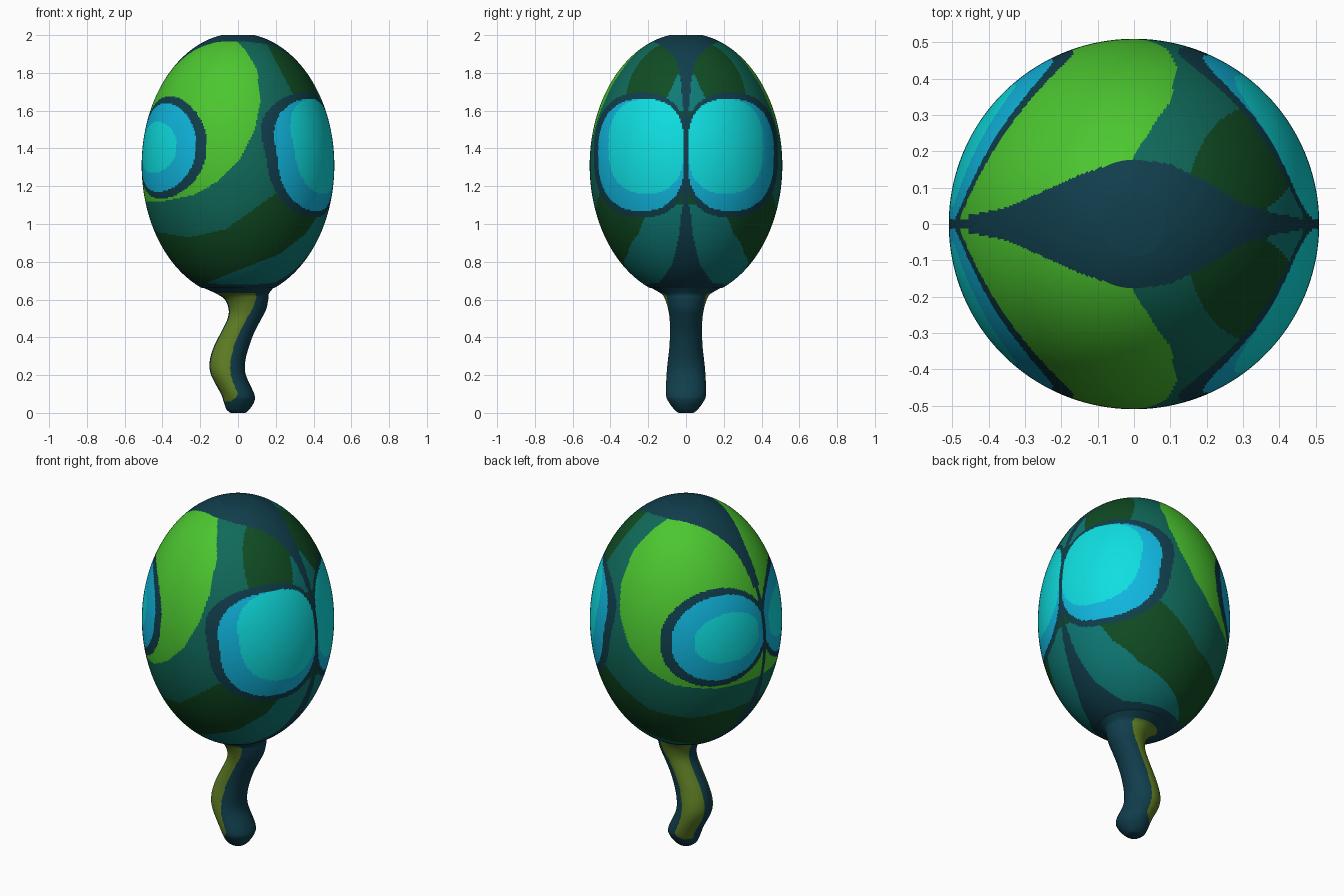
import bpy, bmesh, math

cube = bpy.data.objects.get("Cube")
if cube:
    bpy.data.objects.remove(cube)

# Colours, given as display values and turned linear
PALETTE = {
    "navy": (16, 62, 76), "bright_green": (76, 198, 48), "sea_green": (16, 106, 90),
    "forest_green": (16, 76, 35), "teal": (14, 122, 118), "sky_blue": (16, 182, 222),
    "cyan": (15, 222, 224), "olive": (95, 126, 36),
}
NAMES = list(PALETTE)


def make_material(name):
    color = [(c / 255 / 12.92) if c < 11 else ((c / 255 + 0.055) / 1.055) ** 2.4
             for c in PALETTE[name]] + [1.0]
    mat = bpy.data.materials.new(name)
    mat.use_nodes = True
    mat.diffuse_color = color
    mat.node_tree.nodes["Principled BSDF"].inputs["Base Color"].default_value = color
    return mat


MATERIALS = [make_material(n) for n in NAMES]


def interp(points, t):
    """Piecewise linear lookup in (t, value) pairs."""
    if t <= points[0][0]:
        return points[0][1]
    for (a, va), (b, vb) in zip(points, points[1:]):
        if t <= b:
            return va + (vb - va) * (t - a) / (b - a)
    return points[-1][1]


def smooth_rows(rows, steps):
    """Catmull-Rom subdivision of profile rows."""
    out = []
    last = len(rows) - 1
    for i in range(last):
        p = [rows[max(0, min(last, i + k))] for k in (-1, 0, 1, 2)]
        for s in range(steps):
            t = s / steps
            out.append([0.5 * (2 * b + (c - a) * t + (2 * a - 5 * b + 4 * c - d) * t * t
                               + (3 * b - a - 3 * c + d) * t ** 3)
                        for a, b, c, d in zip(*p)])
    return out + [list(rows[-1])]


def sweep(name, rows, segments, paint):
    """Stack elliptical rings (z, centre x, radius x, radius y), colour faces by rule."""
    bm = bmesh.new()
    rings = []
    for z, cx, rx, ry in rows:
        angles = [2 * math.pi * (i + 0.5) / segments for i in range(segments)]
        rings.append([bm.verts.new((cx + rx * math.cos(a), ry * math.sin(a), z))
                      for a in angles])
    for low, high in zip(rings, rings[1:]):
        for i in range(segments):
            j = (i + 1) % segments
            bm.faces.new((low[i], low[j], high[j], high[i]))
    bm.faces.new(rings[0][::-1])
    bm.faces.new(rings[-1])
    for face in bm.faces:
        face.smooth = True
        face.material_index = NAMES.index(paint(face.calc_center_median()))
    mesh = bpy.data.meshes.new(name)
    bm.to_mesh(mesh)
    bm.free()
    for mat in MATERIALS:
        mesh.materials.append(mat)
    obj = bpy.data.objects.new(name, mesh)
    bpy.context.collection.objects.link(obj)
    return obj


def inside(u, v, cu, cv, ru, rv, power):
    return abs((u - cu) / ru) ** power + abs((v - cv) / rv) ** power < 1


# Painted boundaries of the head
CAP = [(-0.5, 0.015), (-0.45, 0.025), (-0.35, 0.045), (-0.25, 0.09), (-0.15, 0.135),
       (-0.05, 0.17), (0, 0.18), (0.1, 0.165), (0.2, 0.115), (0.3, 0.055), (0.4, 0.025), (0.5, 0.015)]
BASE = [(0.66, 0.32), (0.68, 0.22), (0.69, 0.14), (0.78, 0.075), (0.92, 0.04),
        (1.05, 0.025), (1.12, 0.011)]
GREEN_EDGE = [(1.11, -0.6), (1.12, -0.4), (1.155, -0.23), (1.23, -0.1), (1.34, 0.01),
              (1.5, 0.09), (1.66, 0.12), (1.82, 0.1), (1.92, 0.04), (1.96, 0)]
BAND_EDGE = [(-0.5, 0.97), (-0.26, 0.93), (-0.07, 0.97), (0.06, 1.06), (0.19, 1.155), (0.3, 1.2)]
FOREST_EDGE = [(-0.2, 0.66), (-0.16, 0.69), (0, 0.755), (0.22, 0.84), (0.36, 0.95),
               (0.42, 1.04), (0.44, 1.1)]


def paint_head(p):
    x, y, z = p.x, abs(p.y), p.z
    # Seam joining the cap and the base
    if y < (interp(CAP, x) if z > 1.62 else interp(BASE, z)):
        return "navy"
    # Large pair of ovals on one side
    if x > 0:
        if inside(y, z, 0.21, 1.41, 0.2, 0.25, 2.5):
            return "cyan"
        if inside(y, z, 0.235, 1.365, 0.23, 0.295, 2.5):
            return "sky_blue"
        if inside(y, z, 0.235, 1.365, 0.252, 0.33, 2.5):
            return "navy"
    # Small pair of ovals on the other side
    else:
        turn = math.degrees(math.atan2(y, -x))
        if inside(turn, z, 27.5, 1.405, 22.5, 0.137, 2.1):
            return "cyan"
        if inside(turn, z, 32, 1.405, 32, 0.235, 2.1):
            return "sky_blue"
        if inside(turn, z, 34, 1.405, 37, 0.27, 2.1):
            return "navy"
    # Nested bands
    if x < interp(GREEN_EDGE, z):
        return "bright_green"
    if z > interp(BAND_EDGE, x) and x < 0.17 + (1.92 - z) * 0.52:
        return "sea_green"
    if z < interp(FOREST_EDGE, x):
        return "teal"
    if x > 0 and 1.6 < z < 1.79 and y < 0.045 + (1.79 - z) * 0.46:
        return "teal"
    return "forest_green"


# Egg-shaped head with a small flat top
CENTRE, HALF, RADIUS = 1.31, 0.7, 0.51
start, end = math.asin((0.66 - CENTRE) / HALF), math.asin((2 - CENTRE) / HALF)
COUNT = 210
head_rows = []
for i in range(COUNT + 1):
    lat = start + (end - start) * i / COUNT
    r = RADIUS * math.cos(lat)
    head_rows.append((CENTRE + HALF * math.sin(lat), 0, r, r))
sweep("head", head_rows, 360, paint_head)

# Wavy handle flaring into the head
handle_rows = smooth_rows([
    (0, 0, 0.04, 0.04), (0.02, 0, 0.062, 0.064), (0.06, 0.005, 0.081, 0.093),
    (0.1, -0.002, 0.088, 0.106), (0.2, -0.05, 0.092, 0.103), (0.27, -0.056, 0.094, 0.097),
    (0.35, -0.035, 0.093, 0.088), (0.43, 0, 0.088, 0.085), (0.5, 0.035, 0.09, 0.087),
    (0.55, 0.05, 0.1, 0.095), (0.6, 0.045, 0.115, 0.11), (0.63, 0.025, 0.138, 0.13),
    (0.665, 0, 0.19, 0.19)], 10)
CENTRE_LINE = [(r[0], r[1]) for r in handle_rows]
WIDTH = [(r[0], r[2]) for r in handle_rows]
DEPTH = [(r[0], r[3]) for r in handle_rows]
STRIPE_EDGE = [(0.055, -0.6), (0.08, -0.2), (0.1, 0), (0.25, 0.2), (0.42, 0.1), (0.5, 0.1), (0.62, 0.5)]


def paint_handle(p):
    across = (p.x - interp(CENTRE_LINE, p.z)) / interp(WIDTH, p.z)
    side = abs(p.y) / interp(DEPTH, p.z)
    if 0.06 < p.z < 0.635 and side > 0.35 and across < interp(STRIPE_EDGE, p.z):
        return "olive"
    return "navy"


sweep("handle", handle_rows, 128, paint_handle)
